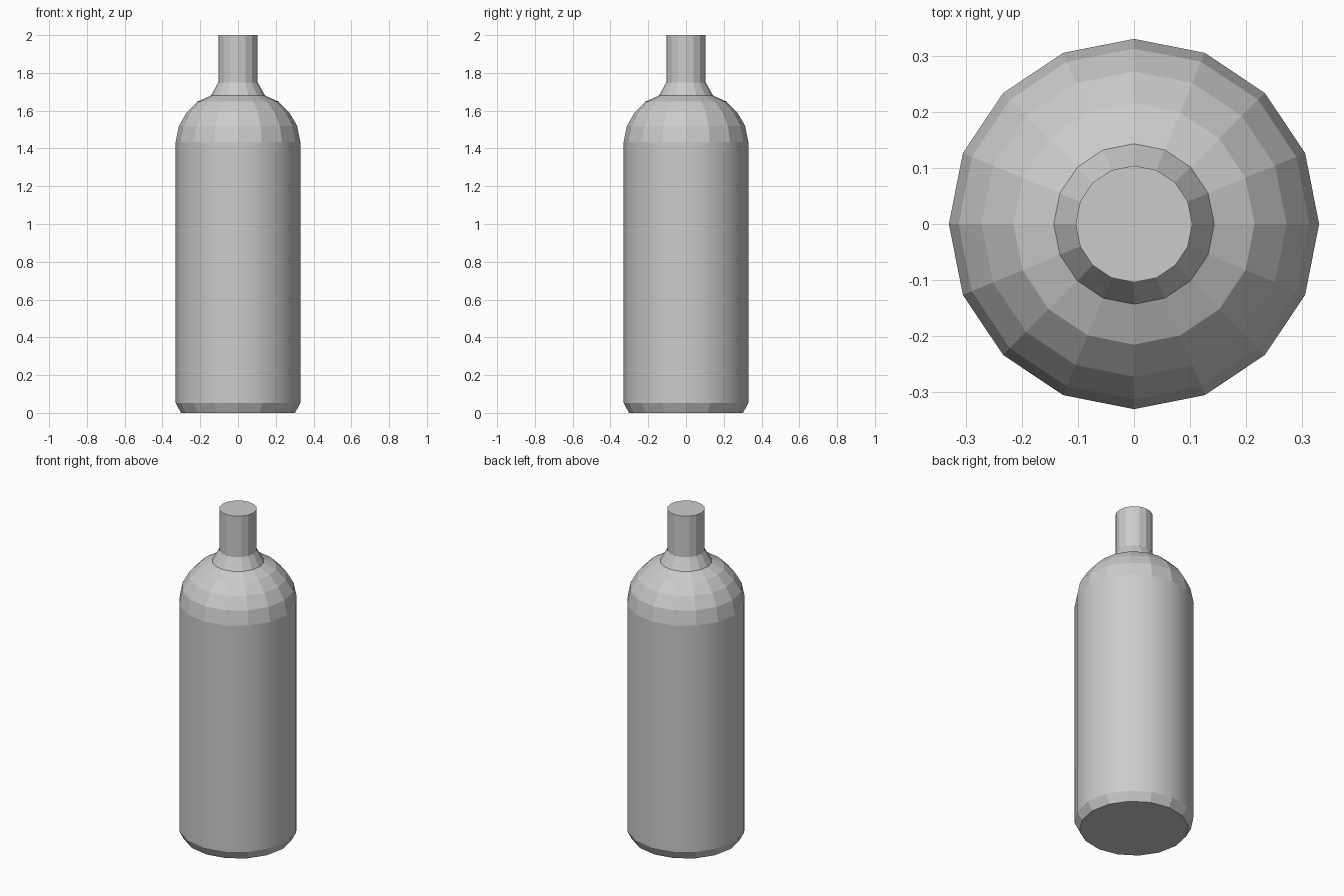
import bpy, bmesh
from math import cos, sin, tau

if "Cube" in bpy.data.objects:
    bpy.data.objects.remove(bpy.data.objects["Cube"])

SIDES = 16
# (radius, height) from the base up to the mouth
PROFILE = [(0.302, 0.0), (0.33, 0.052), (0.33, 1.435), (0.313, 1.52),
           (0.272, 1.59), (0.215, 1.648), (0.143, 1.68), (0.104, 1.75), (0.104, 2.0)]
SMOOTH_BANDS = {1}  # the long straight wall

bm = bmesh.new()

# Rings of the turned profile
rings = [[bm.verts.new((r * cos(tau * i / SIDES), r * sin(tau * i / SIDES), z))
          for i in range(SIDES)] for r, z in PROFILE]

# Walls between the rings, smooth only on the straight body
for b, (low, high) in enumerate(zip(rings, rings[1:])):
    for i in range(SIDES):
        j = (i + 1) % SIDES
        face = bm.faces.new((low[i], low[j], high[j], high[i]))
        face.smooth = b in SMOOTH_BANDS

# Flat base and closed mouth
bm.faces.new(rings[0][::-1])
bm.faces.new(rings[-1])

# Keep the ends of the smooth wall crisp
for e in bm.edges:
    if len({f.smooth for f in e.link_faces}) == 2:
        e.smooth = False

mesh = bpy.data.meshes.new("bottle")
bm.to_mesh(mesh)
bm.free()
bottle = bpy.data.objects.new("bottle", mesh)
bpy.context.collection.objects.link(bottle)
